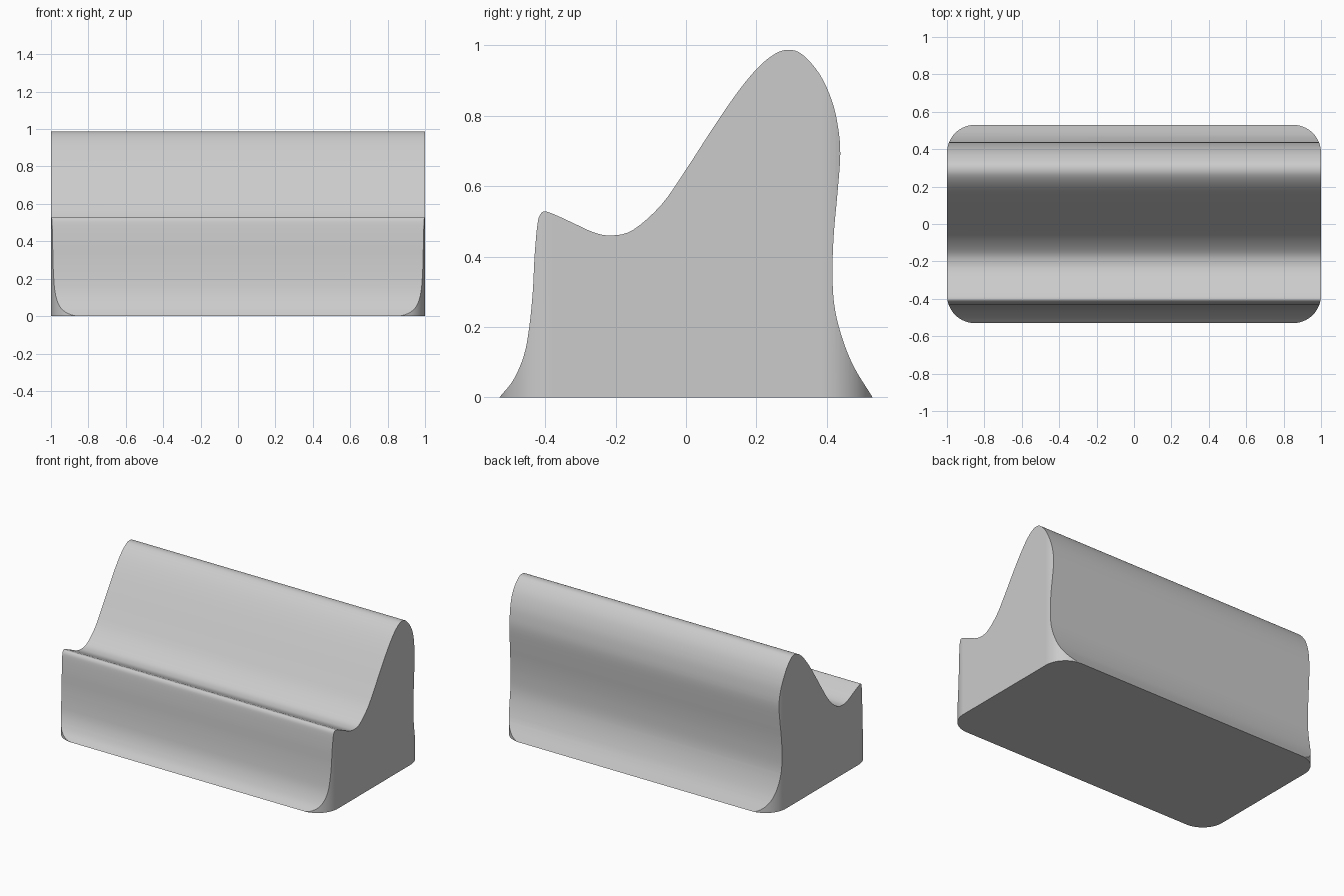
import bpy, bmesh, math
from mathutils import Vector

cube = bpy.data.objects.get("Cube")
if cube:
    bpy.data.objects.remove(cube)

grey = bpy.data.materials.new("light grey")
grey.use_nodes = True
colour = (0.6, 0.6, 0.6, 1)
grey.diffuse_color = colour
grey.node_tree.nodes["Principled BSDF"].inputs["Base Color"].default_value = colour


def smooth_path(pts, steps):
    """Catmull-Rom curve through an open list of points."""
    p = [Vector(q) for q in pts]
    p = [2 * p[0] - p[1]] + p + [2 * p[-1] - p[-2]]
    out = []
    for a, b, c, d in zip(p, p[1:], p[2:], p[3:]):
        for i in range(steps):
            t = i / steps
            out.append(0.5 * (2 * b + (c - a) * t + (2 * a - 5 * b + 4 * c - d) * t * t
                              + (3 * b - a - 3 * c + d) * t ** 3))
    return out + [p[-2]]


def prism(name, outline, depth):
    """Closed solid from a 3D outline pushed along depth."""
    bm = bmesh.new()
    face = bm.faces.new([bm.verts.new(v) for v in outline])
    new = bmesh.ops.extrude_face_region(bm, geom=[face])["geom"]
    bmesh.ops.translate(bm, vec=depth,
                        verts=[v for v in new if isinstance(v, bmesh.types.BMVert)])
    bmesh.ops.recalc_face_normals(bm, faces=bm.faces)
    mesh = bpy.data.meshes.new(name)
    bm.to_mesh(mesh)
    bm.free()
    mesh.materials.append(grey)
    obj = bpy.data.objects.new(name, mesh)
    bpy.context.collection.objects.link(obj)
    return obj


# Side profile (y, z): flared foot, front lip, cradle, tall rounded back
profile = [(-.53, 0), (-.49, .05), (-.46, .12), (-.445, .2), (-.435, .3), (-.43, .4),
           (-.422, .49), (-.414, .519), (-.4, .528), (-.37, .518), (-.32, .495),
           (-.26, .468), (-.21, .46), (-.15, .476), (-.07, .547), (0, .647),
           (.07, .755), (.14, .858), (.2, .932), (.25, .974), (.29, .987),
           (.33, .974), (.38, .917), (.415, .84), (.432, .765), (.438, .69),
           (.43, .58), (.42, .47), (.416, .37), (.42, .27), (.44, .18),
           (.475, .09), (.53, 0)]
body = prism("stand_body", [(-1, p.x, p.y) for p in smooth_path(profile, 4)], (2, 0, 0))

# Rounded footprint that trims the flared corners
RADIUS, SEGMENTS = 0.15, 16
footprint = []
for quarter, (sx, sy) in enumerate([(1, 1), (-1, 1), (-1, -1), (1, -1)]):
    for i in range(SEGMENTS + 1):
        a = math.pi / 2 * (quarter + i / SEGMENTS)
        footprint.append((sx * (1 - RADIUS) + RADIUS * math.cos(a),
                          sy * (.53 - RADIUS) + RADIUS * math.sin(a), -.5))
cutter = prism("footprint_cutter", footprint, (0, 0, 2))
cutter.hide_render = True

trim = body.modifiers.new("trim", "BOOLEAN")
trim.operation = "INTERSECT"
trim.solver = "EXACT"
trim.object = cutter
bpy.context.view_layer.objects.active = body
body.select_set(True)
cutter.select_set(False)
bpy.ops.object.modifier_apply(modifier=trim.name)
bpy.data.objects.remove(cutter)

# Smooth curves, crisp rims, flat ends
bpy.ops.object.shade_smooth_by_angle(angle=math.radians(30))
normals = body.modifiers.new("normals", "WEIGHTED_NORMAL")
normals.keep_sharp = True
